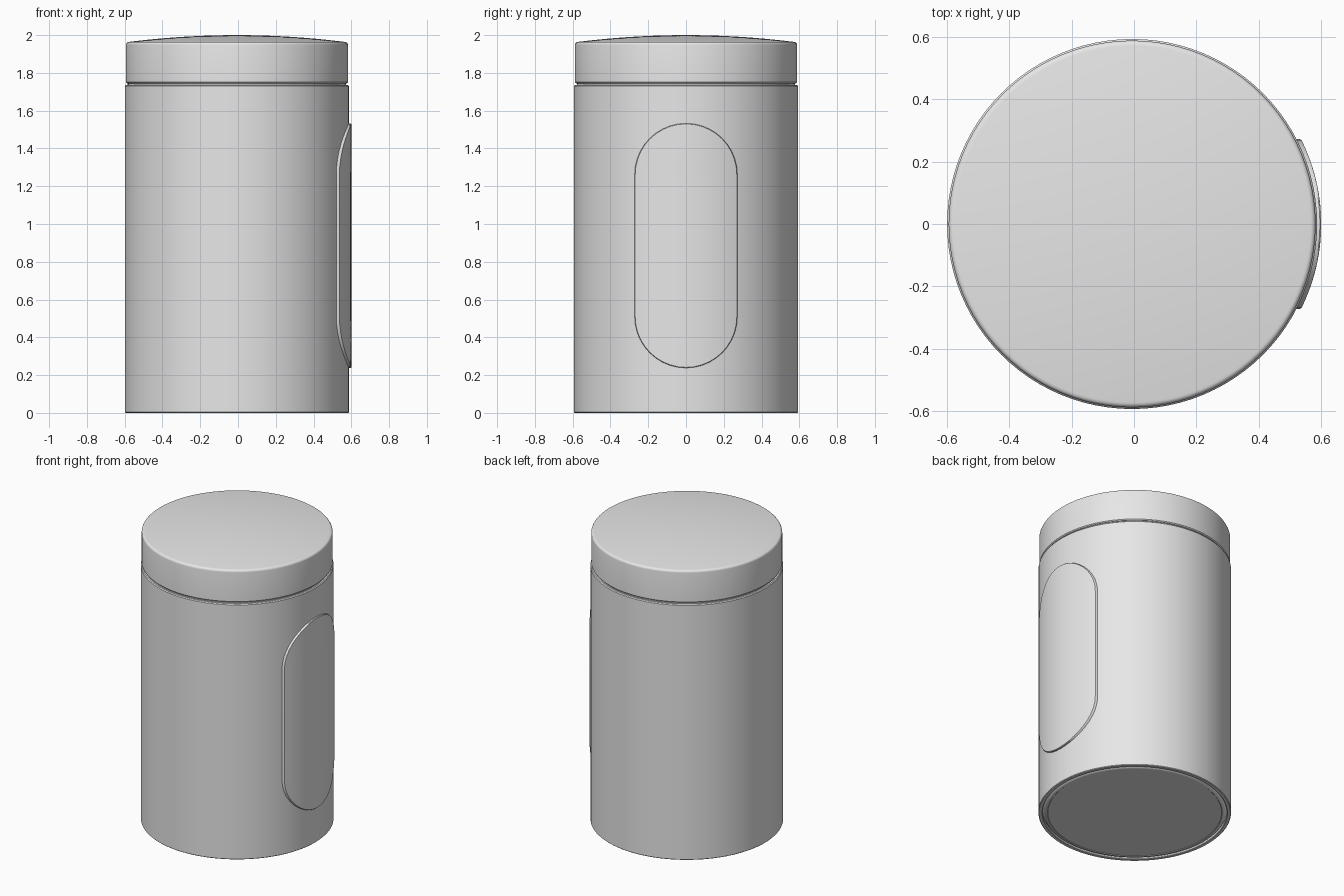
import bpy, bmesh, math

if "Cube" in bpy.data.objects:
    bpy.data.objects.remove(bpy.data.objects["Cube"])

CX = -0.006      # canister axis, window bulges out to +x
R = 0.593        # body radius

grey = bpy.data.materials.new("light_grey")
grey.diffuse_color = (0.8, 0.8, 0.8, 1)
grey.use_nodes = True
grey.node_tree.nodes["Principled BSDF"].inputs["Base Color"].default_value = grey.diffuse_color


def finish(bm, name):
    bmesh.ops.remove_doubles(bm, verts=bm.verts, dist=1e-5)
    bmesh.ops.recalc_face_normals(bm, faces=bm.faces)
    mesh = bpy.data.meshes.new(name)
    bm.to_mesh(mesh)
    bm.free()
    mesh.materials.append(grey)
    ob = bpy.data.objects.new(name, mesh)
    bpy.context.collection.objects.link(ob)
    bpy.ops.object.select_all(action='DESELECT')
    ob.select_set(True)
    bpy.context.view_layer.objects.active = ob
    bpy.ops.object.shade_smooth_by_angle(angle=math.radians(35))
    return ob


def lathe(name, profile, seg=96):
    """Spin an (r, z) profile around the canister axis."""
    bm = bmesh.new()
    verts = [bm.verts.new((CX + r, 0, z)) for r, z in profile]
    edges = [bm.edges.new(p) for p in zip(verts, verts[1:])]
    bmesh.ops.spin(bm, geom=verts + edges, cent=(CX, 0, 0), axis=(0, 0, 1),
                   angle=2 * math.pi, steps=seg, use_merge=True)
    return finish(bm, name)


# Body: straight wall with softened rims and a hollow foot
lathe("body", [(0.568, 0.02), (0.568, 0.003), (0.571, 0), (R - 0.004, 0),
               (R, 0.004), (R, 1.73), (R - 0.005, 1.736), (0.572, 1.736)])

# Neck: closes the narrow gap under the lid
lathe("neck", [(0, 1.72), (0.578, 1.72), (0.578, 1.76), (0, 1.76)])

# Base: slightly rounded plate set inside the foot ring
lathe("base_plate", [(0, 0.004), (0.535, 0.004), (0.538, 0.001), (0.546, 0.001),
                     (0.558, 0.006), (0.564, 0.014), (0.568, 0.02)])

# Lid: short drum with rounded shoulder and shallow dome
RL = 0.588
dome = [(0.572 * math.sin(a), 1.964 + 0.036 * (1 - math.sin(a) ** 2))
        for a in [math.pi / 2 * i / 10 for i in range(11)]]
shoulder = [(0.572 + 0.016 * math.cos(a), 1.948 + 0.016 * math.sin(a))
            for a in [math.pi / 2 * i / 5 for i in range(5)]]
lathe("lid", [(0, 1.745), (RL - 0.006, 1.745), (RL, 1.751)] + shoulder + dome[::-1])


# Window: stadium-shaped plate wrapped around the body wall
def stadium(bm, r, rad, z0=0.51, z1=1.261, n=20):
    pts = [(r * math.cos(math.pi * i / n), z1 + r * math.sin(math.pi * i / n))
           for i in range(n + 1)]
    pts += [(-y, z0 + z1 - z) for y, z in pts]
    return [bm.verts.new((CX + math.sqrt(rad ** 2 - y * y), y, z)) for y, z in pts]


bm = bmesh.new()
rings = [stadium(bm, r, rad) for r, rad in
         [(0.272, R - 0.01), (0.272, 0.602), (0.269, 0.606), (0.235, 0.606),
          (0.2, 0.606), (0.16, 0.606), (0.12, 0.606), (0.08, 0.606),
          (0.04, 0.606), (0.0001, 0.606)]]
for a, b in zip(rings, rings[1:]):
    for i in range(len(a)):
        j = (i + 1) % len(a)
        bm.faces.new((a[i], a[j], b[j], b[i]))
bm.faces.new(rings[-1])
finish(bm, "window")
